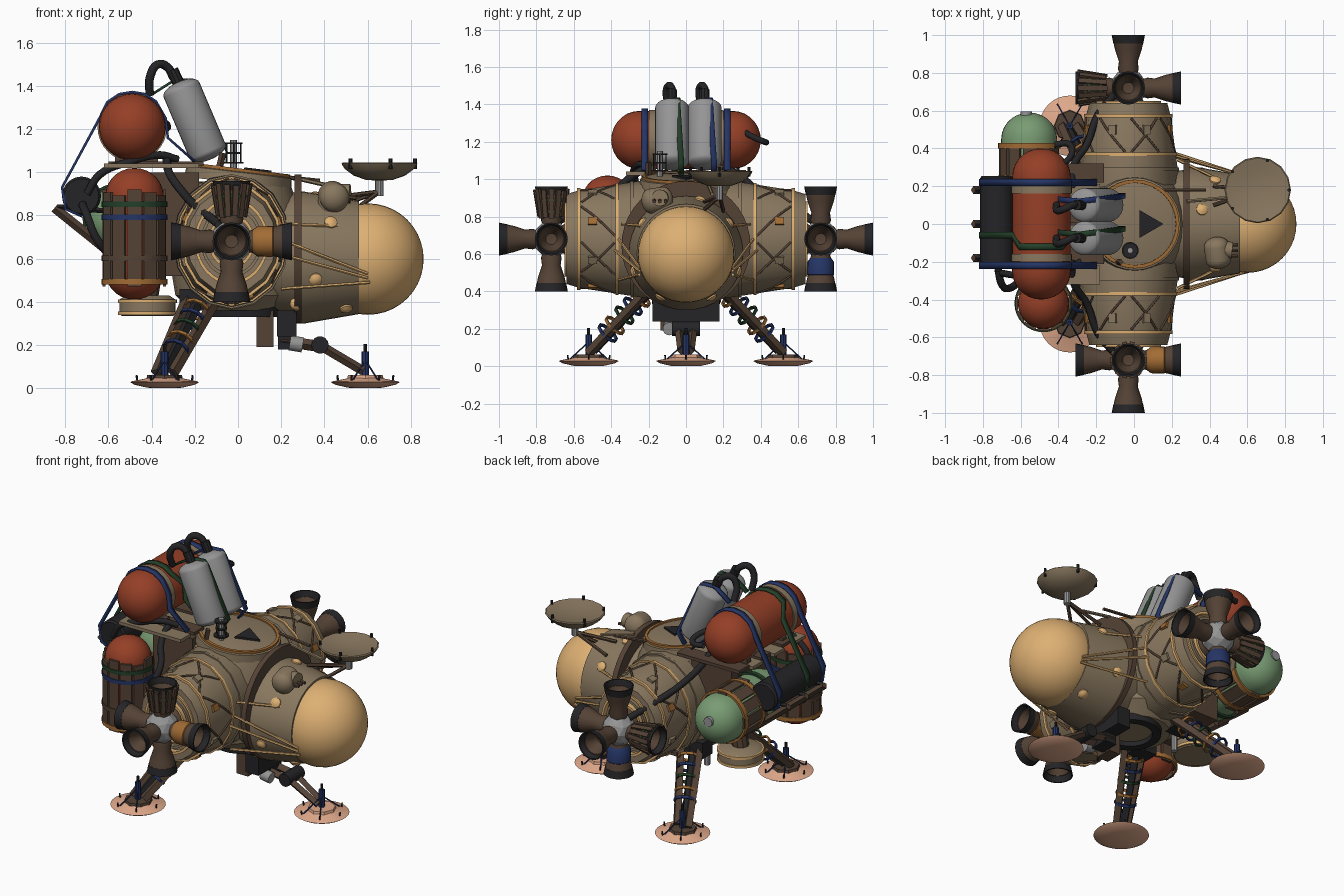
import bpy, bmesh, math
from mathutils import Vector, Matrix

if "Cube" in bpy.data.objects:
    bpy.data.objects.remove(bpy.data.objects["Cube"])
V = Vector
COL = dict(tan=(.25, .187, .115), gold=(.72, .43, .17), red=(.30, .05, .02), green=(.19, .33, .17),
           brown=(.09, .055, .036), pink=(.75, .40, .26), blue=(.018, .035, .13), moss=(.017, .05, .022),
           black=(.018, .018, .02), amber=(.36, .15, .035), steel=(.3, .3, .3))
MATS = {}
for k, c in COL.items():
    MATS[k] = bpy.data.materials.new(k)
    MATS[k].diffuse_color = (*c, 1)

def finish(name, bm, mat, smooth=True):
    bmesh.ops.remove_doubles(bm, verts=bm.verts, dist=1e-5)
    bmesh.ops.recalc_face_normals(bm, faces=bm.faces)
    me = bpy.data.meshes.new(name)
    bm.to_mesh(me)
    bm.free()
    if smooth:
        me.shade_smooth()
        me.set_sharp_from_angle(angle=math.radians(35))
    me.materials.append(MATS[mat])
    ob = bpy.data.objects.new(name, me)
    bpy.context.collection.objects.link(ob)
    return ob

def frame(origin, axis):
    q = V((0, 0, 1)).rotation_difference(V(axis).normalized())
    return Matrix.Translation(V(origin)) @ q.to_matrix().to_4x4()

def lathe(name, prof, origin, axis, mat, seg=32, loop=False):
    bm, M = bmesh.new(), frame(origin, axis)
    rings = [[bm.verts.new(M @ V((r * math.cos(2 * math.pi * i / seg), r * math.sin(2 * math.pi * i / seg), h)))
              for i in range(seg)] for r, h in prof]
    for a, b in zip(rings, rings[1:] + ([rings[0]] if loop else [])):
        for i in range(seg):
            j = (i + 1) % seg
            bm.faces.new((a[i], a[j], b[j], b[i]))
    return finish(name, bm, mat)

def rod(name, p, q, r, mat, seg=8):
    d = V(q) - V(p)
    return lathe(name, [(0, 0), (r, 0), (r, d.length), (0, d.length)], p, d, mat, seg)

def ring(name, origin, axis, r, h0, h1, mat, t=.01, seg=32):
    return lathe(name, [(r - t, h0), (r, h0), (r, h1), (r - t, h1)], origin, axis, mat, seg, True)

def box(name, c, size, mat, rot=(0, 0, 0)):
    bm = bmesh.new()
    bmesh.ops.create_cube(bm, size=1)
    ob = finish(name, bm, mat, False)
    ob.location, ob.scale, ob.rotation_euler = c, size, rot
    return ob

def slats(name, origin, axis, r, r2, h0, h1, n, w, mat, t=.014):
    # boards laid round a tank or nozzle
    bm, M = bmesh.new(), frame(origin, axis)
    tilt = math.atan2(r2 - r, h1 - h0)
    for i in range(n):
        m = (M @ Matrix.Rotation(2 * math.pi * i / n, 4, 'Z') @ Matrix.Translation(((r + r2) / 2, 0, (h0 + h1) / 2))
             @ Matrix.Rotation(tilt, 4, 'Y') @ Matrix.Diagonal((t, w, (h1 - h0) * (1 - .06 * (i % 3)), 1)))
        bmesh.ops.create_cube(bm, size=1, matrix=m)
    return finish(name, bm, mat, False)

def hose(name, pts, r, mat):
    cu = bpy.data.curves.new(name, 'CURVE')
    cu.dimensions, cu.bevel_depth, cu.bevel_resolution, cu.resolution_u = '3D', r, 2, 6
    sp = cu.splines.new('BEZIER')
    sp.bezier_points.add(len(pts) - 1)
    for b, p in zip(sp.bezier_points, pts):
        b.co, b.handle_left_type, b.handle_right_type = p, 'AUTO', 'AUTO'
    cu.materials.append(MATS[mat])
    ob = bpy.data.objects.new(name, cu)
    bpy.context.collection.objects.link(ob)

def strip(name, pts, width, mat):
    # flat webbing strap, width measured along y
    bm, w = bmesh.new(), V((0, width / 2, 0))
    rows = [(bm.verts.new(V(p) - w), bm.verts.new(V(p) + w)) for p in pts]
    for a, b in zip(rows, rows[1:]):
        bm.faces.new((a[0], a[1], b[1], b[0]))
    s = finish(name, bm, mat).modifiers.new('thickness', 'SOLIDIFY')
    s.thickness, s.offset = .012, 0

def capsule(r, L, cap, n=7):
    # domed tank profile running from h=0 to h=L
    a = [math.pi / 2 * i / n for i in range(n + 1)]
    return [(r * math.sin(t), cap - cap * math.cos(t)) for t in a] + \
           [(r * math.cos(t), L - cap + cap * math.sin(t)) for t in a]

X, Y, Z = (1, 0, 0), (0, 1, 0), (0, 0, 1)
# central hull, tilted hatch and rear equipment bay
lathe('core_hull', [(0, .36), (.2, .36), (.28, .43), (.3, .55), (.3, .82), (.25, .95), (0, .97)], (-.01, 0, 0), Z, 'tan', 24)
box('rear_bay', (-.32, 0, .76), (.28, .4, .48), 'brown')
H, HA = V((.005, 0, 1.0)), V((.12, 0, 1))
lathe('hatch', [(.25, -.05), (.245, 0), (.21, .012), (0, .015)], H, HA, 'tan')
ring('hatch_ring', H, HA, .235, -.005, .018, 'amber', .018)
lathe('hatch_window', [(0, 0), (.085, 0), (.085, .012), (0, .012)], H + V((.065, 0, .006)), HA, 'black', 3)
lathe('belly_ring', [(.13, .37), (.13, .33), (.18, .33), (.19, .42)], (.03, 0, 0), Z, 'black')
for i in range(6):
    box('deck_plank', (-.4 + .02 * (i % 2), -.27 + .108 * i, 1.03 + .01 * (i % 2)), (.44, .1, .02), 'brown' if i % 2 else 'tan')
# beacon lantern
rod('lantern_post', (-.02, -.14, .98), (-.02, -.14, 1.15), .016, 'steel')
for z, r in ((1.04, .045), (1.085, .035), (1.13, .04)):
    lathe('lantern_disc', [(0, 0), (r, 0), (r, .008), (0, .008)], (-.02, -.14, z), Z, 'black', 16)
for a in range(4):
    p = (-.02 + .033 * math.cos(a * 1.57), -.14 + .033 * math.sin(a * 1.57))
    rod('lantern_bar', (*p, 1.04), (*p, 1.135), .004, 'black', 6)
rod('deck_post', (-.1, -.2, .96), (-.07, -.2, 1.09), .016, 'brown', 4)

# nose cabin
lathe('nose_neck', [(.27, .15), (.29, .29)], (0, 0, .62), X, 'tan')
lathe('nose_rim', [(.25, .262), (.345, .262), (.345, .295), (.25, .295)], (0, 0, .645), X, 'brown', 40, True)
lathe('nose_cone', [(0, .28), (.305, .28), (.305, .31), (.262, .56), (.25, .56)], (0, 0, .605), X, 'tan', 40)
lathe('nose_dome', [(.258 * math.cos(t * math.pi / 20), .602 + .258 * math.sin(t * math.pi / 20)) for t in range(-2, 11)], (0, 0, .598), X, 'gold', 40)
for x, a in ((.43, 35), (.43, 145), (.5, -60), (.5, 240), (.36, -20), (.36, 200), (.36, 75)):
    d = V((.15, math.cos(math.radians(a)), math.sin(math.radians(a))))
    r = .305 - .17 * (x - .31)
    lathe('nose_stud', [(.032, -.02), (.03, .006), (.015, .016), (0, .018)], V((x, d.y * r, .605 + d.z * r)), d, 'gold', 16)
# side camera pod on the nose
lathe('camera_pod', capsule(.068, .17, .05), (.43, -.07, .9), (.15, -1, -.15), 'tan', 20)
rod('camera_lens', (.43, -.13, .9), (.52, -.14, .9), .045, 'tan', 12)
rod('camera_foot', (.42, -.14, .75), (.42, -.14, .9), .05, 'tan', 12)
for i in range(3):
    rod('camera_prong', (.49, -.17 + .03 * i, .89), (.55, -.17 + .03 * i, .88), .01, 'brown', 6)
# dish antenna
lathe('dish', [(0, .962), (.06, .964), (.12, .985), (.16, 1.015), (.176, 1.04), (.17, 1.045), (.1, 1.03), (0, 1.02)], (.655, .18, 0), Z, 'tan', 16)
rod('dish_mount', (.655, .18, .89), (.655, .18, .97), .02, 'steel', 10)
for p in ((.42, .1, .88), (.42, .2, .83), (.56, .1, .84)):
    rod('dish_arm', p, (.655, .18, .91), .011, 'brown', 6)
for i in range(5):
    a = i * 2 * math.pi / 5
    p = (.655 + .165 * math.cos(a), .18 + .165 * math.sin(a))
    rod('dish_clip', (*p, 1.015), (*p, 1.065), .009, 'black', 6)
rod('antenna_spar', (.28, .12, .97), (.5, .14, .92), .01, 'tan', 6)
rod('antenna_spar', (.0, .18, 1.0), (.38, .18, .96), .01, 'brown', 6)

# side modules, thruster clusters and legs, mirrored across y
C = V((-.03, 0, .68))
mr = lambda y: .31 - .14 * (y - .22)
SQ = .86  # the modules are narrower in x than in z
for s in (1, -1):
    ax = V((0, s, 0))
    parts = [lathe('side_module', [(.29, .12), (.315, .22), (mr(.57), .57), (.24, .64), (.2, .64), (.19, .615), (0, .615)], C, ax, 'tan', 16)]
    for y in (.28, .36, .565):
        parts.append(ring('module_rib', C, ax, mr(y) + .01, y, y + .018, 'gold' if y > .3 else 'tan', .03, 16))
    for r in (.2, .165, .125):
        parts.append(ring('endcap_ring', C, ax, r, .6, .65, 'gold' if r != .165 else 'tan', .016))
    for ob in parts:
        ob.scale.x, ob.location.x = SQ, C.x * (1 - SQ)
    lathe('thruster_boss', [(.1, .6), (.06, .7)], C, ax, 'brown', 16)
    for k in range(8):
        P = lambda a, y: C + V((mr(y) * SQ * math.cos(a), s * y, mr(y) * math.sin(a)))
        a0, a1 = k * math.pi / 4 + .06, (k + 1) * math.pi / 4 - .06
        for u, v in ((a0, a1), (a1, a0))[:1 + k % 2]:
            hose('module_brace', [P(u + (v - u) * t / 3, .38 + .18 * t / 3) for t in range(4)], .006, 'brown')
        box('module_latch', P(a0 + .3, .5), (.02, .05, .04), 'amber' if k % 3 == 0 else 'tan', (0, -a0 - .3, 0))
    # thrusters
    T = C + ax * .72
    bm = bmesh.new()
    bmesh.ops.create_icosphere(bm, subdivisions=2, radius=.1, matrix=Matrix.Translation(T))
    finish('thruster_hub', bm, 'steel', False)
    for d in (ax, V(X), -V(X), V(Z), -V(Z)):
        lathe('nozzle', [(.045, .07), (.055, .1), (.05, .14), (.07, .2), (.08, .245), (.065, .245), (.03, .17), (0, .165)], T, d, 'brown', 20)
        lathe('nozzle_tip', [(.079, .235), (.088, .28), (.08, .28), (.066, .235)], T, d, 'black', 20, True)
    wrapped = V(Z) if s < 0 else -V(X)
    slats('nozzle_boards', T, wrapped, .065, .092, .11, .27, 14, .026, 'brown')
    for h in (.14, .2):
        ring('nozzle_strap', T, wrapped, .065 + .17 * (h - .09), h, h + .018, 'moss', .02, 20)
    lathe('nozzle_sleeve', [(.055, .1), (.07, .12), (.072, .19), (.06, .2)], T, V(X) if s < 0 else -V(Z), 'amber' if s < 0 else 'blue', 20)
    hose('thruster_hose', [(-.33, s * .2, 1.07), (-.32, s * .31, 1.0), (-.25, s * .42, .9), (-.19, s * .58, .84), (-.09, s * .7, .76)], .02, 'black')
    # stays from module to nose
    for p, q in (((.22, .36, .68), (.6, .25, .53)), ((.2, .38, .62), (.6, .25, .51)), ((.2, .36, .46), (.61, .25, .49)), ((.23, .34, .76), (.48, .22, .75))):
        rod('nose_stay', (p[0], s * p[1], p[2]), (q[0], s * q[1], q[2]), .008, 'gold', 6)
    # rear legs
    foot, hip = V((-.34, s * .52, .07)), V((-.17, s * .2, .41))
    d = hip - foot
    for o, col in ((V((-.055, 0, 0)), 'brown'), (V((.055, 0, 0)), 'brown'), (V((0, -s * .03, .02)), 'black')):
        rod('rear_leg_beam', foot + o * .7, hip + o * 1.2, .027, col, 4)
    for t, col in ((.3, 'blue'), (.42, 'amber'), (.58, 'moss'), (.72, 'blue'), (.85, 'amber')):
        ring('leg_strap', foot, d, .066, t * d.length, t * d.length + .016, col, .01, 10)
    box('hip_bracket', (-.2, s * .17, .41), (.14, .1, .1), 'black')
# landing feet
for fx, fy in ((-.34, .52), (-.34, -.52), (.59, 0)):
    lathe('foot_pad', [(0, 0), (.08, .002), (.14, .016), (.16, .028), (.15, .032), (.08, .046), (.06, .058), (0, .06)], (fx, fy, 0), Z, 'pink')
    lathe('foot_block', [(0, .04), (.085, .04), (.08, .062), (0, .062)], (fx, fy, 0), Z, 'brown' if fx < 0 else 'pink', 8)
    rod('foot_shock', (fx, fy, .05), (fx, fy, .17), .018, 'blue')
    rod('foot_pin', (fx, fy, .17), (fx, fy, .205), .008, 'black')
    for a in range(6):
        u = V((math.cos(a * math.pi / 3), math.sin(a * math.pi / 3), 0))
        if a % 3:
            rod('foot_brace', V((fx, fy, .035)) + u * .12, V((fx, fy, .13)), .004, 'blue', 6)
        rod('foot_peg', V((fx, fy, .02)) + u * .125, V((fx, fy, .06)) + u * .13, .005, 'black', 6)
# front leg and its gear
box('front_leg_post', (.225, 0, .35), (.08, .12, .34), 'black')
box('front_leg_yoke', (.225, 0, .3), (.09, .36, .12), 'black')
for y in (-.04, .04):
    rod('front_leg_beam', (.2, y, .22), (.4, y, .19), .026, 'brown', 4)
    rod('front_leg_shin', (.36, y, .21), (.58, y * .6, .08), .022, 'brown', 4)
rod('front_knee', (.38, -.075, .2), (.38, .075, .2), .04, 'black', 14)
box('gear_case', (.125, -.08, .275), (.08, .11, .17), 'brown')
rod('lamp_body', (.24, -.09, .21), (.3, -.09, .2), .035, 'steel', 14)
lathe('gold_bulb', capsule(.03, .06, .03), (.27, -.19, .36), Z, 'gold', 14)
# drum below the bay
lathe('drum', [(0, .335), (.12, .335), (.13, .345), (.13, .41), (.1, .43), (0, .43)], (-.42, .05, 0), Z, 'tan')
for h in (.34, .395):
    ring('drum_band', (-.42, .05, 0), Z, .137, h, h + .016, 'gold')
rod('drum_hanger', (-.42, .05, .42), (-.4, .05, .54), .05, 'brown', 10)
rod('sensor_stalk', (-.22, .1, .27), (-.22, .1, .42), .018, 'steel')

# standing red tank
S = (-.48, -.42, .41)
lathe('standing_tank', capsule(.135, .61, .13), S, Z, 'red')
slats('tank_boards', S, Z, .14, .14, .06, .51, 12, .066, 'brown')
for z, c in ((.07, 'amber'), (.18, 'brown'), (.37, 'blue'), (.43, 'moss')):
    ring('tank_strap', S, Z, .153, z, z + .025, c, .012)
# lying green tank
G = (-.555, -.1, .785)
lathe('green_tank', capsule(.148, .69, .14), G, Y, 'green')
slats('green_tank_boards', G, Y, .152, .152, .3, .53, 12, .066, 'brown')
for h, c in ((.5, 'amber'), (.33, 'amber'), (.2, 'moss')):
    ring('green_tank_strap', G, Y, .165, h, h + .028, c, .012)
lathe('tank_valve', [(.03, 0), (.03, .02), (0, .02)], (-.57, .575, .82), Y, 'steel', 12)
# top red tank with cradle
lathe('top_tank', capsule(.155, .8, .15), (-.49, -.4, 1.21), Y, 'red')
for y, c in ((-.18, 'tan'), (.18, 'tan')):
    ring('top_tank_strap', (-.49, y, 1.21), Y, .161, -.018, .02, c, .01)
    box('tank_cradle', (-.47, y, 1.055), (.2, .04, .04), 'brown')
# rear black cylinder with shelf boards
lathe('rear_cylinder', [(0, 0), (.08, 0), (.09, .012), (.09, .478), (.08, .49), (0, .49)], (-.725, -.235, .89), Y, 'black')
for y in (-.18, 0, .18):
    rod('rear_shelf_board', (-.85, y, .835), (-.62, y, .65), .022, 'brown', 4)
    rod('rear_shelf_bar', (-.84, y, .84), (-.6, y, .82), .012, 'black', 4)
# long straps holding cylinder to tank
for y, c, k in ((-.22, 'blue', 0), (.22, 'blue', 0), (-.06, 'moss', -.06)):
    strip('long_strap', [(-.2, y, 1.05), (-.325, y, 1.16), (-.335, y, 1.25), (-.38, y + k, 1.328), (-.43, y + k, 1.362), (-.49, y + k, 1.372), (-.55, y + k, 1.362),
                         (-.605, y + k, 1.325), (-.642, y, 1.25), (-.815, y, .93), (-.8, y, .83), (-.72, y, .795)], .035, c)
# grey gas bottles
for y, c in ((-.075, 'moss'), (.1, 'blue')):
    d = V((-.39, 0, .92))
    lathe('gas_bottle', capsule(.09, .39, .04), (-.125, y, 1.06), d, 'steel', 28)
    rod('bottle_neck', (-.27, y, 1.4), (-.305, y, 1.475), .028, 'black', 10)
    hose('bottle_hose', [(-.3, y, 1.44), (-.325, y, 1.485), (-.37, y - .02, 1.5), (-.405, y - .03, 1.45), (-.41, y, 1.36)], .02, 'black')
    strip('bottle_strap', [(-.4, y + .03, 1.36), (-.29, y + .02, 1.43), (-.21, y + .03, 1.43), (-.185, y + .03, 1.4), (-.05, y + .05, 1.09), (-.1, y + .05, 1.02)], .03, c)
# loose hoses
hose('rear_hose', [(-.7, -.26, .9), (-.64, -.27, .99), (-.5, -.28, 1.05), (-.36, -.24, 1.08), (-.28, -.2, 1.06)], .018, 'black')
hose('rear_lower_hose', [(-.72, -.24, .85), (-.7, -.32, .8), (-.66, -.34, .7), (-.6, -.3, .62)], .02, 'black')
hose('tank_hose', [(-.4, .3, 1.26), (-.33, .37, 1.22), (-.34, .42, 1.2), (-.42, .42, 1.2)], .017, 'black')

for m in bpy.data.materials:
    if m.users and not m.is_grease_pencil:
        m.use_nodes = True
        m.node_tree.nodes["Principled BSDF"].inputs["Base Color"].default_value = m.diffuse_color
